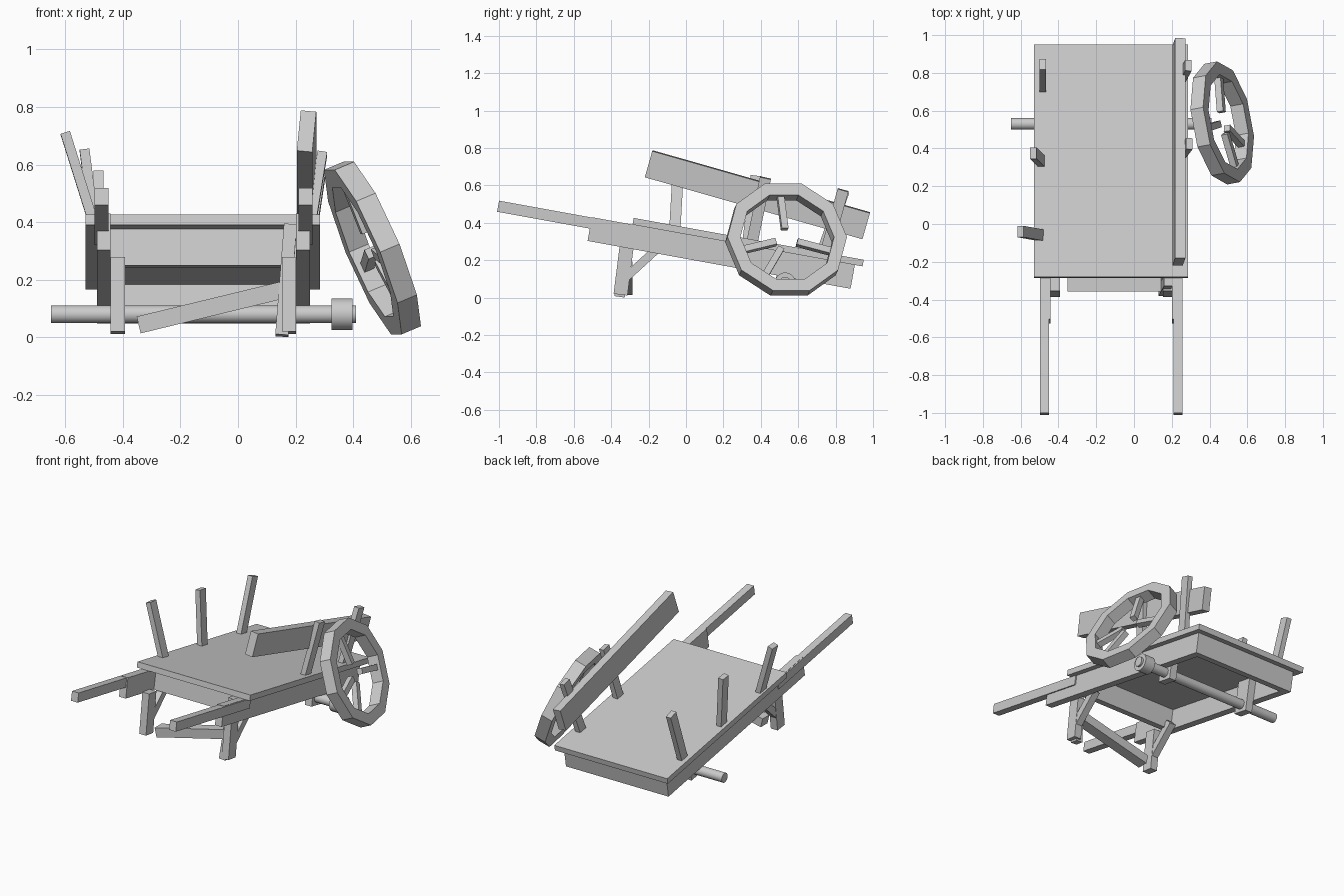
import bpy, bmesh
from math import radians, sin, cos, pi
from mathutils import Matrix, Vector

if "Cube" in bpy.data.objects:
    bpy.data.objects.remove(bpy.data.objects["Cube"])

TILT = Matrix.Rotation(radians(-10.3), 4, 'X')   # the whole cart bed leans down to the back


def finish(bm, name, matrix=Matrix()):
    bm.transform(matrix)
    bmesh.ops.recalc_face_normals(bm, faces=bm.faces)
    mesh = bpy.data.meshes.new(name)
    bm.to_mesh(mesh)
    bm.free()
    ob = bpy.data.objects.new(name, mesh)
    bpy.context.collection.objects.link(ob)
    return ob


def box(name, lo, hi, matrix=TILT):
    lo, hi = Vector(lo), Vector(hi)
    bm = bmesh.new()
    bmesh.ops.create_cube(bm, size=1)
    size = Matrix.Diagonal((*(hi - lo), 1))
    return finish(bm, name, matrix @ Matrix.Translation((lo + hi) / 2) @ size)


def bar(name, p0, p1, w, d, ref=(1, 0, 0), matrix=Matrix()):
    """Squared timber from p0 to p1; w is its width along ref, d the other way."""
    p0, p1 = Vector(p0), Vector(p1)
    z = (p1 - p0).normalized()
    y = z.cross(Vector(ref)).normalized()
    x = y.cross(z)
    rot = Matrix((x, y, z)).transposed().to_4x4()
    l = (p1 - p0).length / 2
    return box(name, (-w / 2, -d / 2, -l), (w / 2, d / 2, l),
               matrix @ Matrix.Translation((p0 + p1) / 2) @ rot)


def rod(name, x0, x1, r, y=0.53, z=0.08, sides=16):
    bm = bmesh.new()
    bmesh.ops.create_cone(bm, cap_ends=True, segments=sides, radius1=r, radius2=r, depth=x1 - x0)
    ob = finish(bm, name, Matrix.Translation(((x0 + x1) / 2, y, z)) @ Matrix.Rotation(pi / 2, 4, 'Y'))
    bpy.context.view_layer.objects.active = ob
    ob.select_set(True)
    bpy.ops.object.shade_smooth_by_angle(angle=radians(35))
    ob.select_set(False)


# bed and its open frame
box("bed", (-0.53, -0.351, 0.333), (0.285, 0.899, 0.369))
box("front_board", (-0.445, -0.276, 0.204), (0.205, -0.226, 0.333))
box("back_board", (-0.445, 0.807, 0.204), (0.205, 0.857, 0.333))

# shafts, side beams, legs, braces and axle blocks, mirrored about the cart's middle
MID = -0.12
for side, s in (("left", -1), ("right", 1)):
    def span(a, b):
        return sorted((MID + s * a, MID + s * b))
    a, b = span(0.33, 0.378)
    box(side + "_shaft", (a, -1.076, 0.271), (b, -0.3, 0.331))
    a, b = span(0.322, 0.37)
    box(side + "_beam", (a, -0.572, 0.204), (b, 0.857, 0.333))
    a, b = span(0.273, 0.322)
    box(side + "_axle_block", (a, 0.455, 0.125), (b, 0.56, 0.333))
    x = (a + b) / 2
    bar(side + "_leg", (x, -0.35, 0.016), (x, -0.317, 0.275), 0.049, 0.075)
    bar(side + "_leg_brace", (x, -0.33, 0.1), (x, -0.15, 0.265), 0.045, 0.045)

# broken cross bar and its loose post leaning at the right leg
bar("loose_post", (0.152, -0.355, 0.006), (0.182, -0.3, 0.39), 0.045, 0.055)
bar("loose_cross_bar", (-0.345, -0.322, 0.043), (0.15, -0.322, 0.163), 0.07, 0.06, (0, 1, 0))

# axle with hub
rod("axle", -0.65, 0.41, 0.031)
rod("hub", 0.324, 0.397, 0.055)

# stakes along both edges of the bed
stakes = [((-0.49, -0.06, 0.36), (-0.6, -0.04, 0.71)),
          ((-0.487, 0.33, 0.29), (-0.533, 0.375, 0.65)),
          ((-0.484, 0.72, 0.22), (-0.484, 0.845, 0.57)),
          ((0.235, 0.35, 0.28), (0.293, 0.425, 0.64)),
          ((0.235, 0.74, 0.22), (0.288, 0.84, 0.575))]
for i, (p0, p1) in enumerate(stakes):
    bar(f"stake_{i + 1}", p0, p1, 0.034, 0.06)

# slipped side plank
plank = (Matrix.Translation((0.238, 0.382, 0.55)) @ Matrix.Rotation(radians(-15.9), 4, 'X')
         @ Matrix.Rotation(radians(5.5), 4, 'Y'))
box("side_plank", (-0.027, -0.605, -0.073), (0.027, 0.605, 0.073), plank)

# ten-sided wheel fallen against the cart
yaw, lean = radians(10.7), radians(22.5)
n = Vector((cos(lean) * cos(yaw), cos(lean) * sin(yaw), sin(lean)))
h = Vector((-sin(yaw), cos(yaw), 0))
wheel = Matrix((h, n.cross(h), n)).transposed().to_4x4()
wheel.translation = (0.467, 0.535, 0.31)
bm = bmesh.new()
profile = [(0.325, -0.037), (0.325, 0.037), (0.255, 0.037), (0.255, -0.037)]
rings = [[bm.verts.new((r * cos(k * pi / 5), r * sin(k * pi / 5), w)) for r, w in profile]
         for k in range(10)]
for k in range(10):
    p, q = rings[k], rings[(k + 1) % 10]
    for j in range(4):
        bm.faces.new((p[j], q[j], q[(j + 1) % 4], p[(j + 1) % 4]))
finish(bm, "wheel_rim", wheel)

# remaining broken spokes
for i, ang in enumerate((93, 194, 238, -16)):
    d = Vector((cos(radians(ang)), sin(radians(ang)), 0))
    bar(f"spoke_{i + 1}", d * 0.06, d * 0.25, 0.036, 0.036, (0, 0, 1), wheel)
